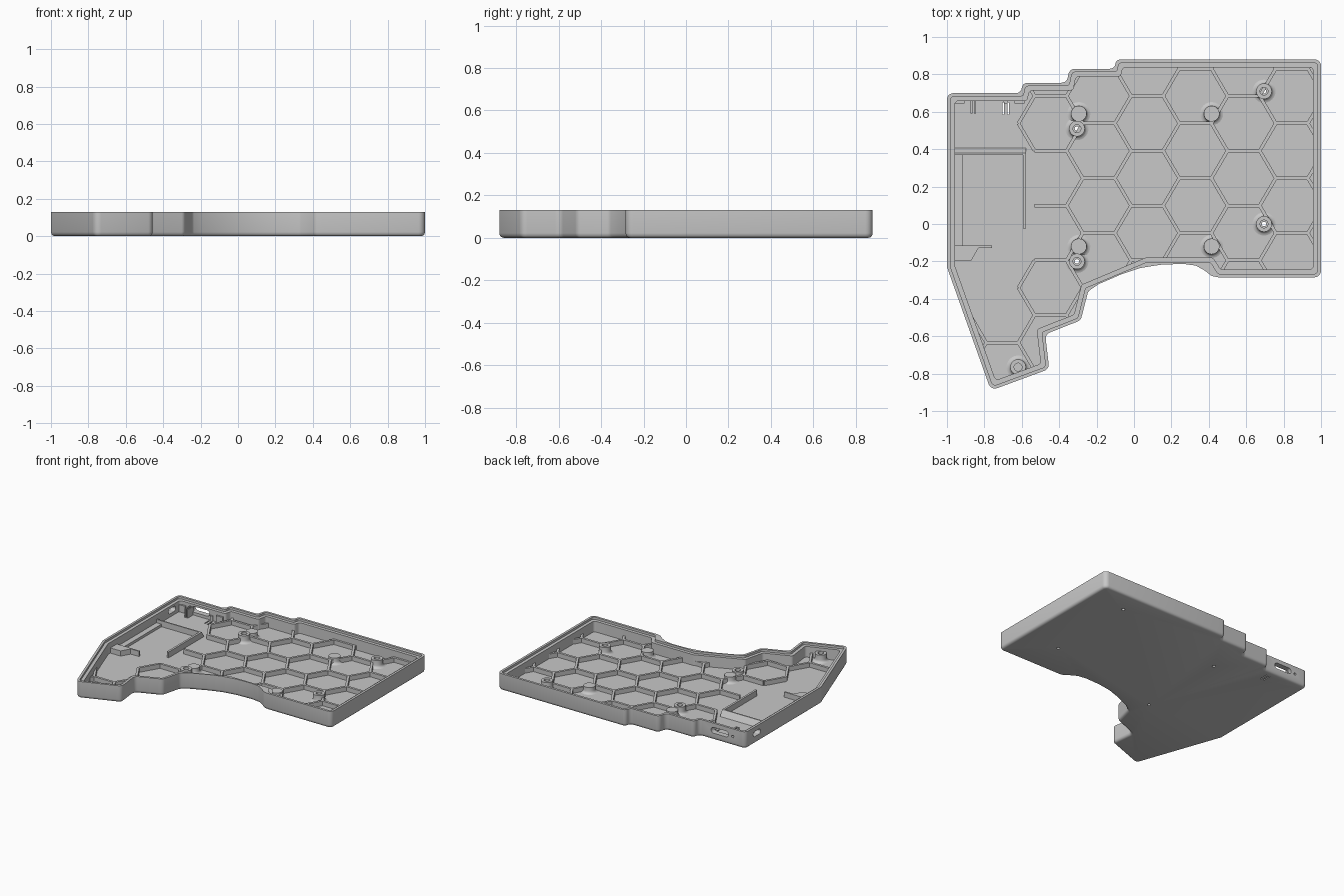
import bpy, bmesh, math
from mathutils import Vector

if "Cube" in bpy.data.objects:
    bpy.data.objects.remove(bpy.data.objects["Cube"])

grey = bpy.data.materials.new("plain grey")
grey.use_nodes = True
grey.diffuse_color = (0.58, 0.58, 0.58, 1)
grey.node_tree.nodes["Principled BSDF"].inputs["Base Color"].default_value = grey.diffuse_color

FLOOR, RIB, TOP = 0.03, 0.065, 0.13


def activate(ob):
    bpy.ops.object.select_all(action='DESELECT')
    ob.select_set(True)
    bpy.context.view_layer.objects.active = ob


def finish(name, bm, smooth=True):
    bmesh.ops.recalc_face_normals(bm, faces=bm.faces)
    mesh = bpy.data.meshes.new(name)
    bm.to_mesh(mesh)
    bm.free()
    mesh.materials.append(grey)
    ob = bpy.data.objects.new(name, mesh)
    bpy.context.collection.objects.link(ob)
    if smooth:
        activate(ob)
        bpy.ops.object.shade_smooth_by_angle(angle=math.radians(35))
    return ob


def offset(pts, d):
    """Move a counter-clockwise outline inward by d with mitred corners."""
    out = []
    for i, p in enumerate(pts):
        a = (p - pts[i - 1]).normalized()
        b = (pts[(i + 1) % len(pts)] - p).normalized()
        na, nb = Vector((-a.y, a.x)), Vector((-b.y, b.x))
        out.append(p + (na + nb) * d / (1 + na.dot(nb)))
    return out


def fillet(pts, r, steps=5):
    """Round every clear corner of an outline with an arc."""
    out = []
    for i, p in enumerate(pts):
        u, v = pts[i - 1] - p, pts[(i + 1) % len(pts)] - p
        half = u.angle(v) / 2
        if half > 1.4:
            out.append(p)
            continue
        t = min(r / math.tan(half), 0.45 * min(u.length, v.length))
        radius = t * math.tan(half)
        u, v = u.normalized(), v.normalized()
        c = p + (u + v).normalized() * radius / math.sin(half)
        start, sweep = p + u * t - c, p + v * t - c
        a0 = math.atan2(start.y, start.x)
        turn = math.atan2(start.x * sweep.y - start.y * sweep.x, start.dot(sweep))
        for k in range(steps + 1):
            a = a0 + turn * k / steps
            out.append(c + Vector((math.cos(a), math.sin(a))) * radius)
    return out


def loft(name, rings, smooth=True):
    """Solid through equal-length outlines, given as (points, z)."""
    bm = bmesh.new()
    rows = [[bm.verts.new((p.x, p.y, z)) for p in pts] for pts, z in rings]
    n = len(rows[0])
    for lo, hi in zip(rows, rows[1:]):
        for i in range(n):
            j = (i + 1) % n
            bm.faces.new((lo[i], lo[j], hi[j], hi[i]))
    bm.faces.new(rows[0][::-1])
    bm.faces.new(rows[-1])
    return finish(name, bm, smooth)


def poly(*xy):
    return [Vector(p) for p in xy]


def box(name, x0, x1, y0, y1, z0, z1):
    pts = poly((x0, y0), (x1, y0), (x1, y1), (x0, y1))
    return loft(name, [(pts, z0), (pts, z1)], False)


def cut(target, tool):
    activate(target)
    m = target.modifiers.new("cut", 'BOOLEAN')
    m.operation, m.solver, m.object = 'DIFFERENCE', 'EXACT', tool
    bpy.ops.object.modifier_apply(modifier=m.name)
    bpy.data.objects.remove(tool)


def circle(x, y, r, n=24):
    return [Vector((x + r * math.cos(k * math.tau / n), y + r * math.sin(k * math.tau / n)))
            for k in range(n)]


def slot(name, centre, width, height, axis, depth=0.12):
    """Rounded port cutter running through a wall."""
    r = height / 2
    bm = bmesh.new()
    ends = []
    for d in (-depth / 2, depth / 2):
        row = []
        for k in range(20):
            a = math.tau * (k + 0.5) / 20
            w = r * math.cos(a) + math.copysign(width / 2 - r, math.cos(a))
            off = (w, d, r * math.sin(a)) if axis == 'y' else (d, w, r * math.sin(a))
            row.append(bm.verts.new(Vector(centre) + Vector(off)))
        ends.append(row)
    for i in range(20):
        j = (i + 1) % 20
        bm.faces.new((ends[0][i], ends[0][j], ends[1][j], ends[1][i]))
    bm.faces.new(ends[0])
    bm.faces.new(ends[1])
    return finish(name, bm, False)


# Plan outline: thumb side, then front edge, then stepped back edge
thumb = poly((-1, -0.23), (-0.765, -0.89), (-0.453, -0.775), (-0.475, -0.59), (-0.285, -0.515))
arc = poly((-0.245, -0.36), (-0.19, -0.322), (-0.07, -0.27), (0.03, -0.236), (0.14, -0.218),
           (0.26, -0.213), (0.33, -0.222), (0.38, -0.25), (0.415, -0.278), (0.45, -0.285))
straight = poly((-0.245, -0.355), (0.07, -0.222), (0.40, -0.222), (0.44, -0.285))
back = poly((1, -0.285), (1, 0.88), (-0.095, 0.88), (-0.105, 0.83), (-0.345, 0.83),
            (-0.36, 0.755), (-0.595, 0.755), (-0.605, 0.7), (-1, 0.7))
outer = fillet(thumb + arc + back, 0.035)
plan = thumb + straight + back

# Tray shell with rounded bottom edge, stepped rim and cavity
shell = loft("tray_shell", [(offset(outer, 0.02), 0), (offset(outer, 0.01), 0.003),
                            (offset(outer, 0.003), 0.01), (outer, 0.022), (outer, TOP)])
for inset, depth in ((0.042, FLOOR), (0.018, 0.113)):
    inner = fillet(offset(plan, inset), 0.02)
    cut(shell, loft("cavity_cutter", [(inner, depth), (inner, 0.2)]))

# Screw holes, button slits and wall ports
screws = [(-0.305, 0.51), (0.695, 0.71), (0.695, 0.0), (-0.305, -0.20)]
for x, y in screws:
    c = circle(x, y, 0.012, 16)
    cut(shell, loft("hole_cutter", [(c, -0.05), (c, 0.1)]))
for x in (-0.698, -0.672):
    cut(shell, box("slit_cutter", x - 0.004, x + 0.004, 0.585, 0.65, -0.05, 0.1))
cut(shell, slot("cable_port_cutter", (-0.78, 0.68, 0.075), 0.15, 0.046, 'y'))
cut(shell, slot("pin_hole_cutter", (-0.89, 0.68, 0.07), 0.02, 0.018, 'y'))
cut(shell, slot("switch_port_cutter", (-0.98, 0.56, 0.075), 0.09, 0.04, 'x'))
activate(shell)
bpy.ops.object.shade_smooth_by_angle(angle=math.radians(35))

# Honeycomb ribs on the floor, clipped to the wall
limit = offset(plan, 0.03)


def inside(p):
    hit = False
    for i, b in enumerate(limit):
        a = limit[i - 1]
        if (a.y > p.y) != (b.y > p.y) and p.x < a.x + (p.y - a.y) * (b.x - a.x) / (b.y - a.y):
            hit = not hit
    return hit


def open_bay(m):
    return (m.x < -0.62 and m.y > -0.5) or (m.x < -0.55 and -0.17 < m.y < 0.36)


pitch, step = 0.293, 0.258
edges = {}
for col in range(-4, 5):
    for row in range(-5, 5):
        c = Vector((0.07 + step * col, 0.245 + pitch * (row + 0.5 * (col % 2))))
        ring = [c + Vector((dx * step, dy * pitch)) for dx, dy in
                ((2/3, 0), (1/3, .5), (-1/3, .5), (-2/3, 0), (-1/3, -.5), (1/3, -.5))]
        for i in range(6):
            m = (ring[i - 1] + ring[i]) / 2
            edges[(round(m.x, 2), round(m.y, 2))] = (ring[i - 1], ring[i], m)

bm = bmesh.new()
for a, b, m in edges.values():
    if open_bay(m):
        continue
    keep = [p for p in (a.lerp(b, k / 40) for k in range(41)) if inside(p)]
    if len(keep) < 2:
        continue
    a, b = keep[0], keep[-1]
    d = (b - a).normalized()
    n = Vector((-d.y, d.x)) * 0.009
    quad = [a - n, b - n, b + n, a + n]
    lo = [bm.verts.new((p.x, p.y, FLOOR - 0.005)) for p in quad]
    hi = [bm.verts.new((p.x, p.y, RIB)) for p in quad]
    bm.faces.new(hi)
    bm.faces.new(lo[::-1])
    for i in range(4):
        bm.faces.new((lo[i - 1], lo[i], hi[i], hi[i - 1]))
finish("honeycomb_ribs", bm, False)


# Standoffs: hollow screw posts and solid support pads, flared at the base
def post(name, x, y, height, bore):
    prof = [(0.062, FLOOR), (0.052, FLOOR + 0.003), (0.045, FLOOR + 0.01),
            (0.042, FLOOR + 0.02), (0.042, height)]
    if bore:
        prof += [(0.021, height), (0.021, FLOOR + 0.001)]
    bm = bmesh.new()
    rows = [[bm.verts.new((p.x, p.y, z)) for p in circle(x, y, r)] for r, z in prof]
    for lo, hi in zip(rows, rows[1:]):
        for i in range(24):
            bm.faces.new((lo[i - 1], lo[i], hi[i], hi[i - 1]))
    if not bore:
        bm.faces.new(rows[-1])
    finish(name, bm)


for x, y in screws + [(-0.62, -0.765)]:
    post("screw_post", x, y, 0.088, True)
for x, y in ((-0.295, 0.59), (0.415, 0.59), (0.415, -0.12), (-0.295, -0.12)):
    post("support_pad", x, y, 0.078, False)

# Battery bay: side walls, sloped back wall and corner block
box("bay_right_wall", -0.593, -0.577, -0.025, 0.38, FLOOR - 0.005, 0.075)
box("bay_left_wall", -0.965, -0.915, -0.12, 0.38, FLOOR - 0.005, 0.05)
box("bay_front_wall", -0.965, -0.76, -0.127, -0.115, FLOOR - 0.005, 0.07)
foot = poly((-0.965, 0.37), (-0.577, 0.37), (-0.577, 0.41), (-0.965, 0.41))
crest = poly((-0.965, 0.37), (-0.577, 0.37), (-0.577, 0.38), (-0.965, 0.38))
loft("bay_back_wall", [(foot, FLOOR - 0.005), (crest, 0.075)], False)
corner = poly((-0.97, -0.195), (-0.87, -0.195), (-0.83, -0.125), (-0.97, -0.125))
loft("bay_corner_block", [(corner, FLOOR - 0.005), (corner, 0.07)], False)

# Controller board guides, stops and the reset button nub
for x in (-0.868, -0.85):
    box("board_guide", x - 0.005, x + 0.005, 0.59, 0.67, FLOOR - 0.005, 0.095)
nub = circle(-0.685, 0.655, 0.012, 16)
loft("button_nub", [(nub, FLOOR - 0.005), (nub, 0.07)])
box("board_corner_stop", -0.64, -0.585, 0.645, 0.67, FLOOR - 0.005, 0.085)
box("board_left_stop", -0.965, -0.905, 0.645, 0.67, FLOOR - 0.005, 0.085)
